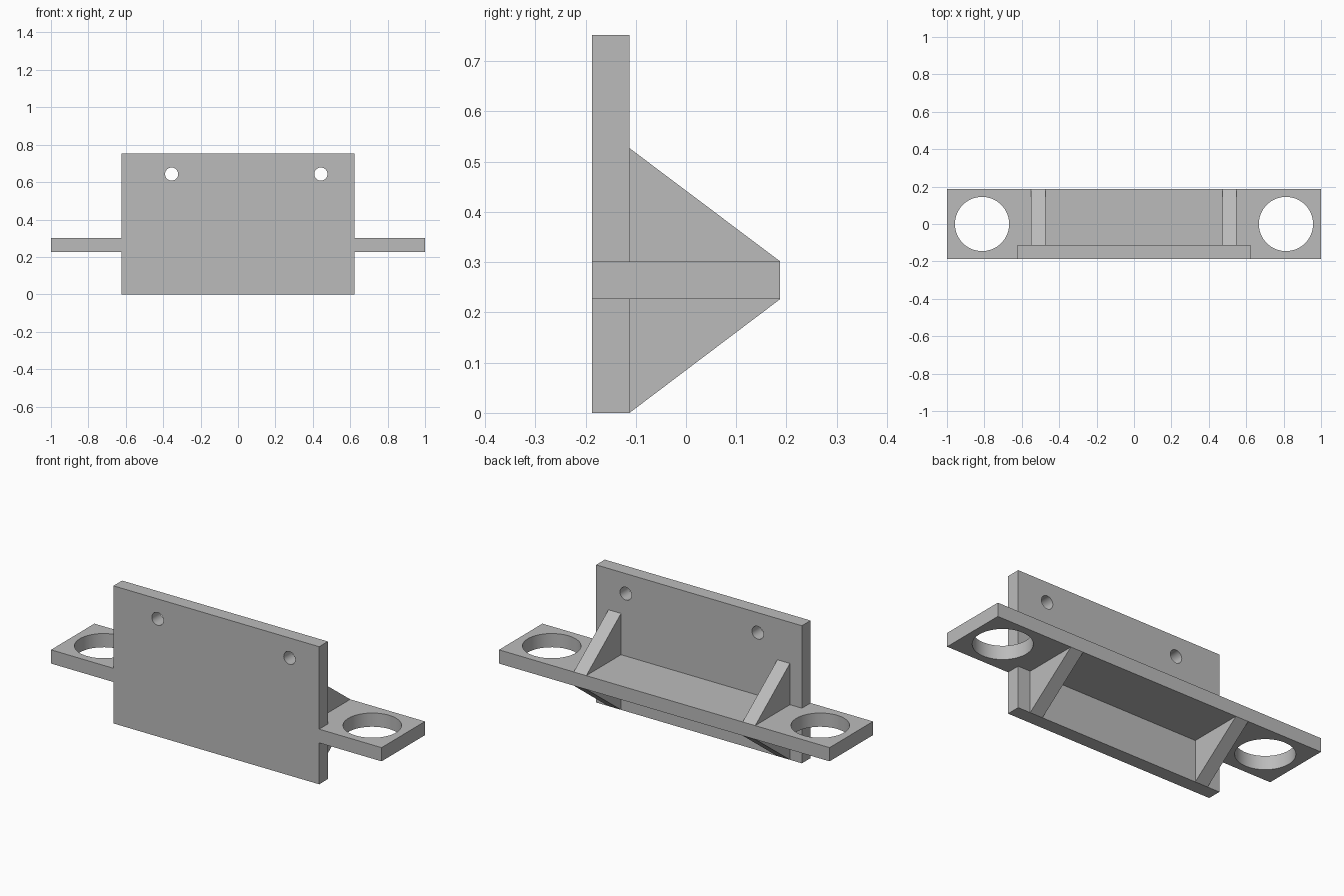
import bpy
import bmesh
from mathutils import Matrix, Vector

cube = bpy.data.objects.get("Cube")
if cube:
    bpy.data.objects.remove(cube, do_unlink=True)

GREY = (0.5, 0.5, 0.5, 1)
grey = bpy.data.materials.new("plain grey")
grey.use_nodes = True
grey.diffuse_color = GREY
grey.node_tree.nodes["Principled BSDF"].inputs["Base Color"].default_value = GREY

# Main dimensions
FRONT, PLATE_BACK, BACK = -0.1875, -0.1125, 0.1875
PLATE_X, PLATE_TOP = 0.6225, 0.7525
SHELF_BOTTOM, SHELF_TOP = 0.2265, 0.3015


def prism(name, outline, direction):
    """Extrude a flat outline along a direction."""
    bm = bmesh.new()
    face = bm.faces.new([bm.verts.new(p) for p in outline])
    extruded = bmesh.ops.extrude_face_region(bm, geom=[face], use_keep_orig=True)
    verts = [g for g in extruded["geom"] if isinstance(g, bmesh.types.BMVert)]
    bmesh.ops.translate(bm, verts=verts, vec=Vector(direction))
    bmesh.ops.recalc_face_normals(bm, faces=bm.faces)
    mesh = bpy.data.meshes.new(name)
    bm.to_mesh(mesh)
    bm.free()
    mesh.materials.append(grey)
    obj = bpy.data.objects.new(name, mesh)
    bpy.context.collection.objects.link(obj)
    return obj


def drill(obj, centre, radius, axis):
    """Cut a round hole through a part."""
    bm = bmesh.new()
    turn = Vector((0, 0, 1)).rotation_difference(Vector(axis)).to_matrix().to_4x4()
    bmesh.ops.create_cone(bm, cap_ends=True, segments=64, radius1=radius,
                          radius2=radius, depth=0.3,
                          matrix=Matrix.Translation(centre) @ turn)
    mesh = bpy.data.meshes.new(obj.name + "_cutter")
    bm.to_mesh(mesh)
    bm.free()
    mesh.materials.append(grey)
    cutter = bpy.data.objects.new(mesh.name, mesh)
    bpy.context.collection.objects.link(cutter)
    cutter.hide_render = True
    cutter.hide_set(True)
    cutter.display_type = "WIRE"
    mod = obj.modifiers.new("hole", "BOOLEAN")
    mod.operation = "DIFFERENCE"
    mod.solver = "EXACT"
    mod.object = cutter


# Upright plate with two off-centre screw holes
plate = prism("upright_plate",
              [(-PLATE_X, FRONT, 0), (PLATE_X, FRONT, 0),
               (PLATE_X, FRONT, PLATE_TOP), (-PLATE_X, FRONT, PLATE_TOP)],
              (0, PLATE_BACK - FRONT, 0))
for x in (-0.355, 0.443):
    drill(plate, (x, -0.15, 0.643), 0.035, (0, 1, 0))

# Shelf, notched around the plate, with a large hole in each wing
half = [(1, BACK), (1, FRONT), (PLATE_X, FRONT), (PLATE_X, PLATE_BACK)]
outline = half + [(-x, y) for x, y in reversed(half)]
shelf = prism("shelf", [(x, y, SHELF_BOTTOM) for x, y in outline],
              (0, 0, SHELF_TOP - SHELF_BOTTOM))
for x in (-0.8125, 0.8125):
    drill(shelf, (x, 0, 0.264), 0.145, (0, 0, 1))

# Triangular ribs above and below the shelf
for side, x in (("right", -0.55), ("left", 0.472)):
    for level, base, tip in (("upper", SHELF_TOP, 0.527), ("lower", SHELF_BOTTOM, 0)):
        prism(f"{level}_rib_{side}",
              [(x, PLATE_BACK, base), (x, BACK, base), (x, PLATE_BACK, tip)],
              (0.076, 0, 0))

# Smooth hole walls, sharp edges elsewhere
for obj in (plate, shelf):
    for modifier_cutter in [m.object for m in obj.modifiers]:
        bpy.context.view_layer.update()
        for poly in modifier_cutter.data.polygons:
            poly.use_smooth = len(poly.vertices) == 4
